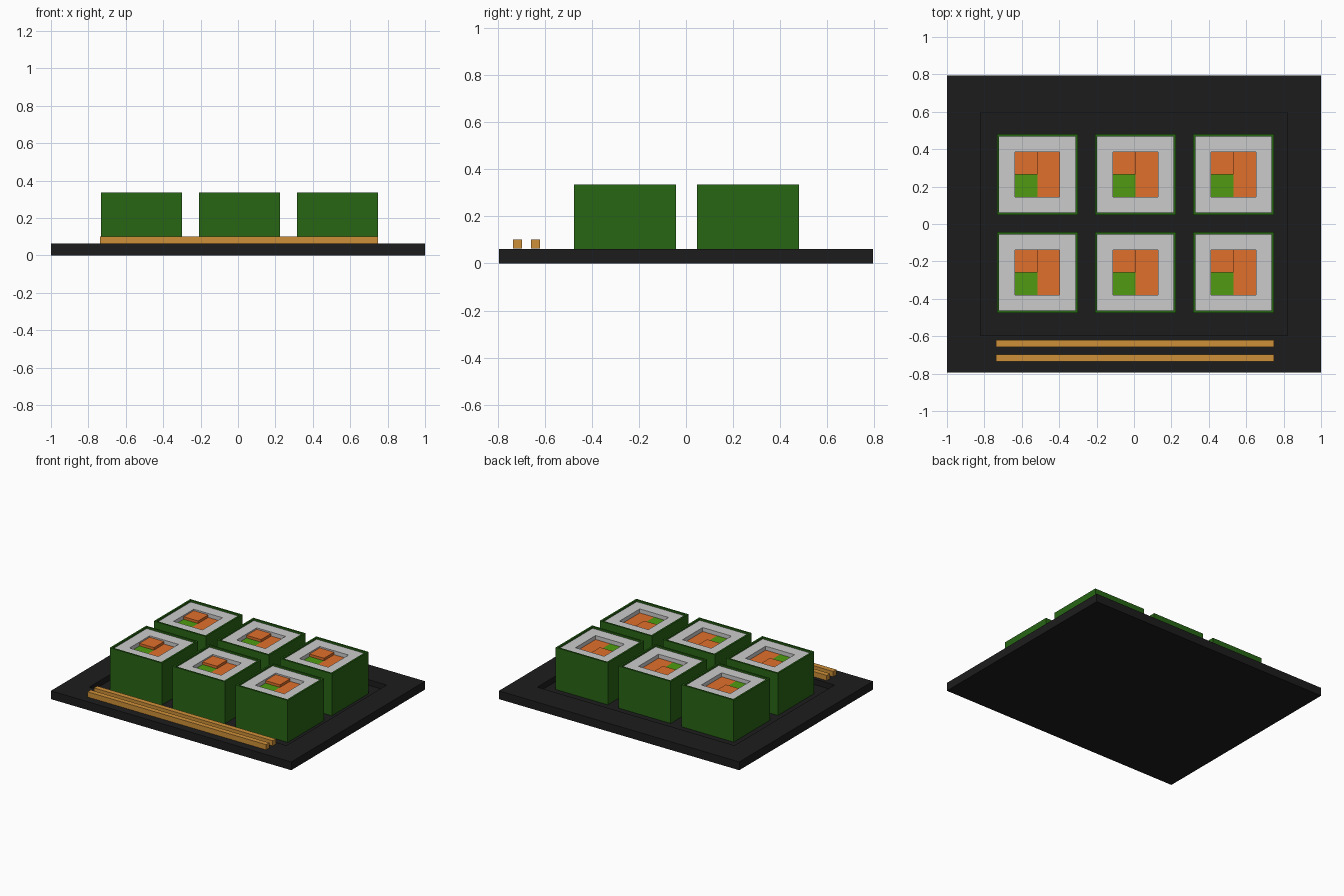
import bpy, bmesh

if "Cube" in bpy.data.objects:
    bpy.data.objects.remove(bpy.data.objects["Cube"])


def material(name, rgb):
    m = bpy.data.materials.new(name)
    m.diffuse_color = (*rgb, 1)
    m.use_nodes = True
    m.node_tree.nodes["Principled BSDF"].inputs["Base Color"].default_value = m.diffuse_color
    return m


BLACK = material("black_lacquer", (0.012, 0.012, 0.012))
SEAWEED = material("seaweed_green", (0.02, 0.13, 0.007))
SALMON = material("salmon_orange", (0.75, 0.16, 0.025))
CUCUMBER = material("cucumber_green", (0.08, 0.33, 0.006))
WOOD = material("wood", (0.62, 0.28, 0.04))


def rings(name, x, y, loops, mat=None):
    """Solid skinned through rectangles (width, depth, z), capped at both ends."""
    bm = bmesh.new()
    rows = []
    for w, d, z in loops:
        rows.append([bm.verts.new((sx * w / 2, sy * d / 2, z))
                     for sx, sy in ((-1, -1), (1, -1), (1, 1), (-1, 1))])
    for a, b in zip(rows, rows[1:]):
        for i in range(4):
            j = (i + 1) % 4
            bm.faces.new((a[i], a[j], b[j], b[i]))
    bm.faces.new(rows[0][::-1])
    bm.faces.new(rows[-1])
    bmesh.ops.recalc_face_normals(bm, faces=bm.faces)
    me = bpy.data.meshes.new(name)
    bm.to_mesh(me)
    bm.free()
    ob = bpy.data.objects.new(name, me)
    ob.location = (x, y, 0)
    bpy.context.collection.objects.link(ob)
    if mat:
        me.materials.append(mat)
    return ob


def tray(name, x, y, outer, inner, z0, z1, floor, mat=None):
    return rings(name, x, y, [(*outer, z0), (*outer, z1), (*inner, z1), (*inner, floor)], mat)


def box(name, x, y, w, d, z0, z1, mat):
    return rings(name, x, y, [(w, d, z0), (w, d, z1)], mat)


FLOOR = 0.02

# Serving plate with sunken centre
tray("plate", 0, 0, (2, 1.59), (1.64, 1.19), 0, 0.062, FLOOR, BLACK)

# Six sushi rolls
for cx in (-0.517, 0.007, 0.531):
    for cy in (-0.26, 0.264):
        tray("seaweed_wrap", cx, cy, (0.433, 0.433), (0.407, 0.407), FLOOR, 0.336, 0.26, SEAWEED)
        tray("rice", cx, cy, (0.407, 0.407), (0.24, 0.24), 0.26, 0.323, 0.27)
        # fillings sit in the hollow of the rice
        box("salmon_slice", cx + 0.06, cy, 0.12, 0.24, 0.27, 0.293, SALMON)
        box("salmon_cube", cx - 0.06, cy + 0.06, 0.12, 0.12, 0.27, 0.312, SALMON)
        box("cucumber", cx - 0.06, cy - 0.06, 0.12, 0.12, 0.27, 0.293, CUCUMBER)

# Chopsticks along the front rim
for y in (-0.716, -0.639):
    box("chopstick", 0.006, y, 1.486, 0.038, 0.063, 0.102, WOOD)
